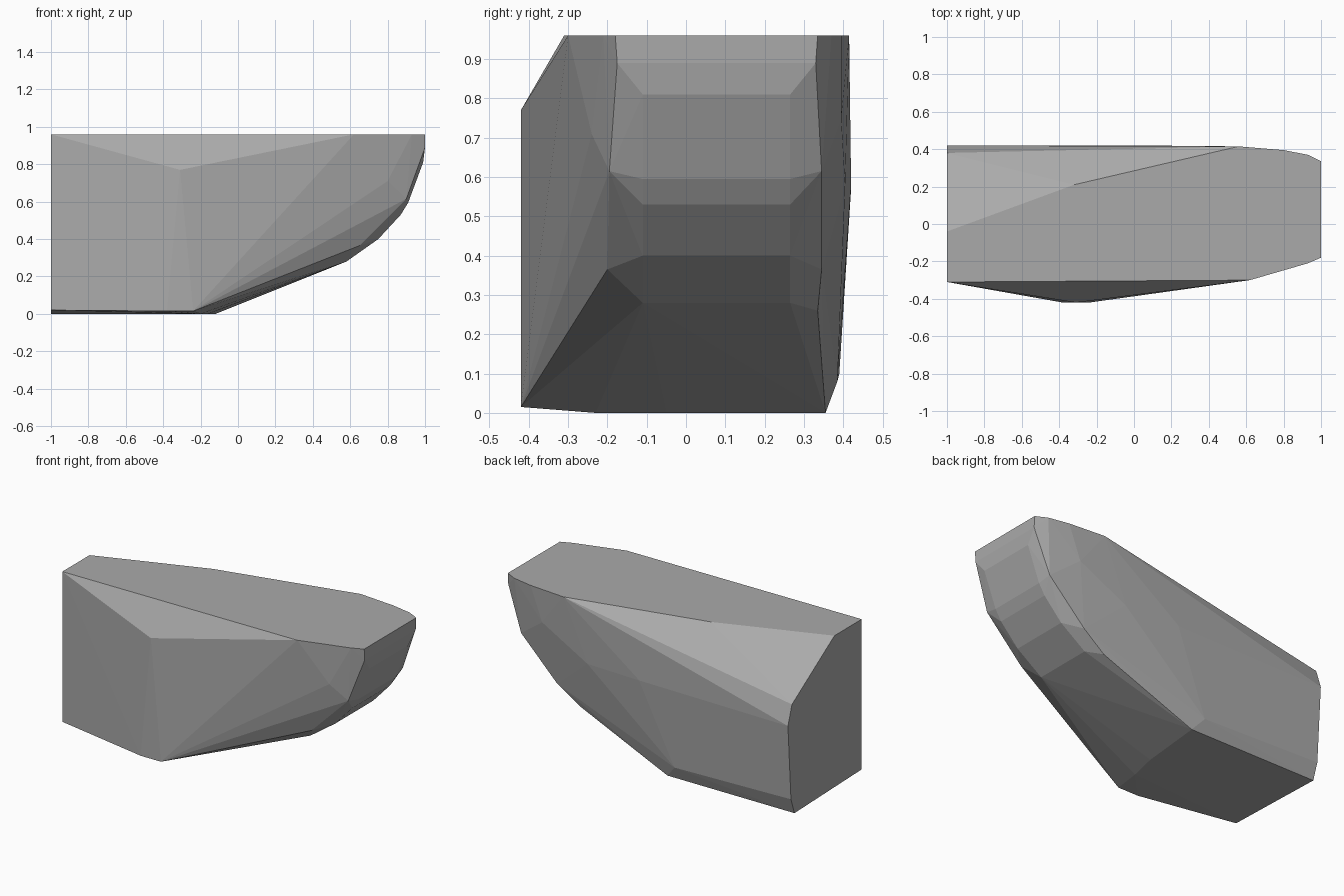
import bpy, bmesh

cube = bpy.data.objects.get("Cube")
if cube:
    bpy.data.objects.remove(cube, do_unlink=True)

grey = bpy.data.materials.new("stone grey")
grey.use_nodes = True
colour = (0.4, 0.4, 0.4, 1)
grey.diffuse_color = colour
grey.node_tree.nodes["Principled BSDF"].inputs["Base Color"].default_value = colour

TOP = 0.96
points = []

# Flat top outline
for x, y in [(-1, -.31), (.62, -.3), (.93, -.21), (1, -.18), (1, .335),
             (.93, .37), (.8, .395), (.56, .415), (-.32, .21), (-1, -.04)]:
    points.append((x, y, TOP))

# Curved bow: flat middle strip between two slightly set-back edges
for x, z in [(.58, .28), (.75, .4), (.87, .53), (.91, .595), (.95, .71), (.99, .81)]:
    points += [(x, -.11, z), (x, .265, z)]
for x, z, near, far in [(1, .89, -.175, .33), (.9, .615, -.195, .345),
                        (.65, .365, -.2, .345)]:
    points += [(x, near, z), (x, far, z)]

# Front flank: peak, lower corner and left end
points += [(-.31, -.42, .77), (-.24, -.42, .015), (-.38, -.42, .015),
           (.8, -.24, .71), (-1, -.31, .02)]
# Underside
points += [(-.12, .355, 0), (-1, .355, 0), (-.16, -.05, 0), (-.2, -.23, 0)]
# Back flank with chamfers above and below
points += [(-1, .38, .69), (-1, .42, .57), (-1, .39, .1), (.03, .42, .58),
           (-.19, .385, .08), (.5, .335, .26), (.4, .405, .58), (.72, .395, .75)]

# Wrap the corner points in one faceted solid
bm = bmesh.new()
for p in points:
    bm.verts.new(p)
hull = bmesh.ops.convex_hull(bm, input=bm.verts[:])
bmesh.ops.delete(bm, geom=[v for v in bm.verts if not v.link_faces], context="VERTS")
bmesh.ops.dissolve_limit(bm, angle_limit=0.01, verts=bm.verts[:], edges=bm.edges[:])
bmesh.ops.recalc_face_normals(bm, faces=bm.faces[:])
mesh = bpy.data.meshes.new("faceted_block")
bm.to_mesh(mesh)
bm.free()
mesh.materials.append(grey)
block = bpy.data.objects.new("faceted_block", mesh)
bpy.context.collection.objects.link(block)
